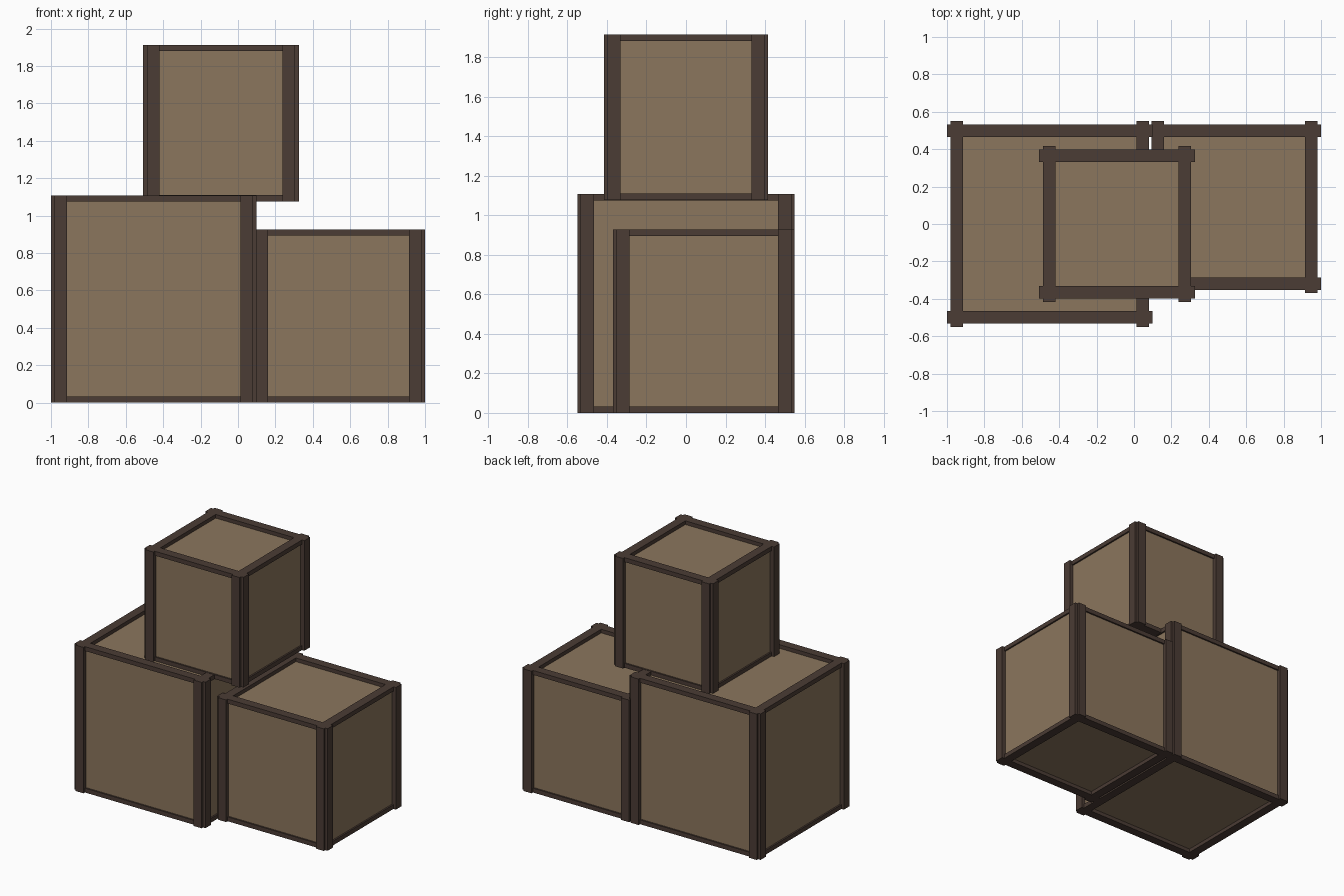
import bpy
import bmesh

if "Cube" in bpy.data.objects:
    bpy.data.objects.remove(bpy.data.objects["Cube"])


def material(name, color):
    m = bpy.data.materials.new(name)
    m.diffuse_color = color
    m.use_nodes = True
    m.node_tree.nodes["Principled BSDF"].inputs["Base Color"].default_value = m.diffuse_color
    return m


PANEL = material("panel_wood", (0.26, 0.18, 0.11, 1))
FRAME = material("frame_wood", (0.07, 0.045, 0.035, 1))

BAR = 0.067      # width of posts and rails seen from above
RAIL_H = 0.033   # height of the thin rails
TAB_X, TAB_Y = 0.020, 0.017   # how far post ridges stand out past the rails
SIDE_INSET, TOP_INSET = 0.012, 0.028


def add_box(bm, lo, hi):
    v = bmesh.ops.create_cube(bm, size=1)["verts"]
    for p in v:
        for i in range(3):
            p.co[i] = lo[i] if p.co[i] < 0 else hi[i]


def add_post(bm, cx, cy, sx, sy, z0, z1):
    # notched corner profile, extruded upward; (cx, cy) is the rail-line corner
    prof = [(-BAR, -BAR), (TAB_X, -BAR), (TAB_X, 0), (0, 0), (0, TAB_Y), (-BAR, TAB_Y)]
    face = bm.faces.new([bm.verts.new((cx + sx * x, cy + sy * y, z0)) for x, y in prof])
    ext = bmesh.ops.extrude_face_region(bm, geom=[face], use_keep_orig=True)["geom"]
    for g in ext:
        if isinstance(g, bmesh.types.BMVert):
            g.co.z = z1


def finish(bm, name, mat):
    bmesh.ops.recalc_face_normals(bm, faces=bm.faces)
    mesh = bpy.data.meshes.new(name)
    bm.to_mesh(mesh)
    bm.free()
    mesh.materials.append(mat)
    bpy.context.collection.objects.link(bpy.data.objects.new(name, mesh))


def crate(name, x0, x1, y0, y1, z0, z1):
    # rail outline lies inside the overall size by the post ridges
    x0, x1, y0, y1 = x0 + TAB_X, x1 - TAB_X, y0 + TAB_Y, y1 - TAB_Y

    # plain wooden body, set back behind the frame
    bm = bmesh.new()
    s, t = SIDE_INSET, TOP_INSET
    add_box(bm, (x0 + s, y0 + s, z0 + t), (x1 - s, y1 - s, z1 - t))
    finish(bm, name + "_panels", PANEL)

    # corner posts
    bm = bmesh.new()
    for cx, sx in ((x0, -1), (x1, 1)):
        for cy, sy in ((y0, -1), (y1, 1)):
            add_post(bm, cx, cy, sx, sy, z0, z1)
    finish(bm, name + "_corner_posts", FRAME)

    # top and bottom rails between the posts
    bm = bmesh.new()
    for z in (z0, z1 - RAIL_H):
        for y in (y0, y1 - BAR):
            add_box(bm, (x0 + BAR, y, z), (x1 - BAR, y + BAR, z + RAIL_H))
        for x in (x0, x1 - BAR):
            add_box(bm, (x, y0 + BAR, z), (x + BAR, y1 - BAR, z + RAIL_H))
    finish(bm, name + "_rails", FRAME)


crate("large_crate", -1.0, 0.10, -0.55, 0.55, 0, 1.108)
crate("medium_crate", 0.073, 1.0, -0.37, 0.55, 0, 0.927)
crate("top_crate", -0.507, 0.325, -0.416, 0.416, 1.077, 1.913)
